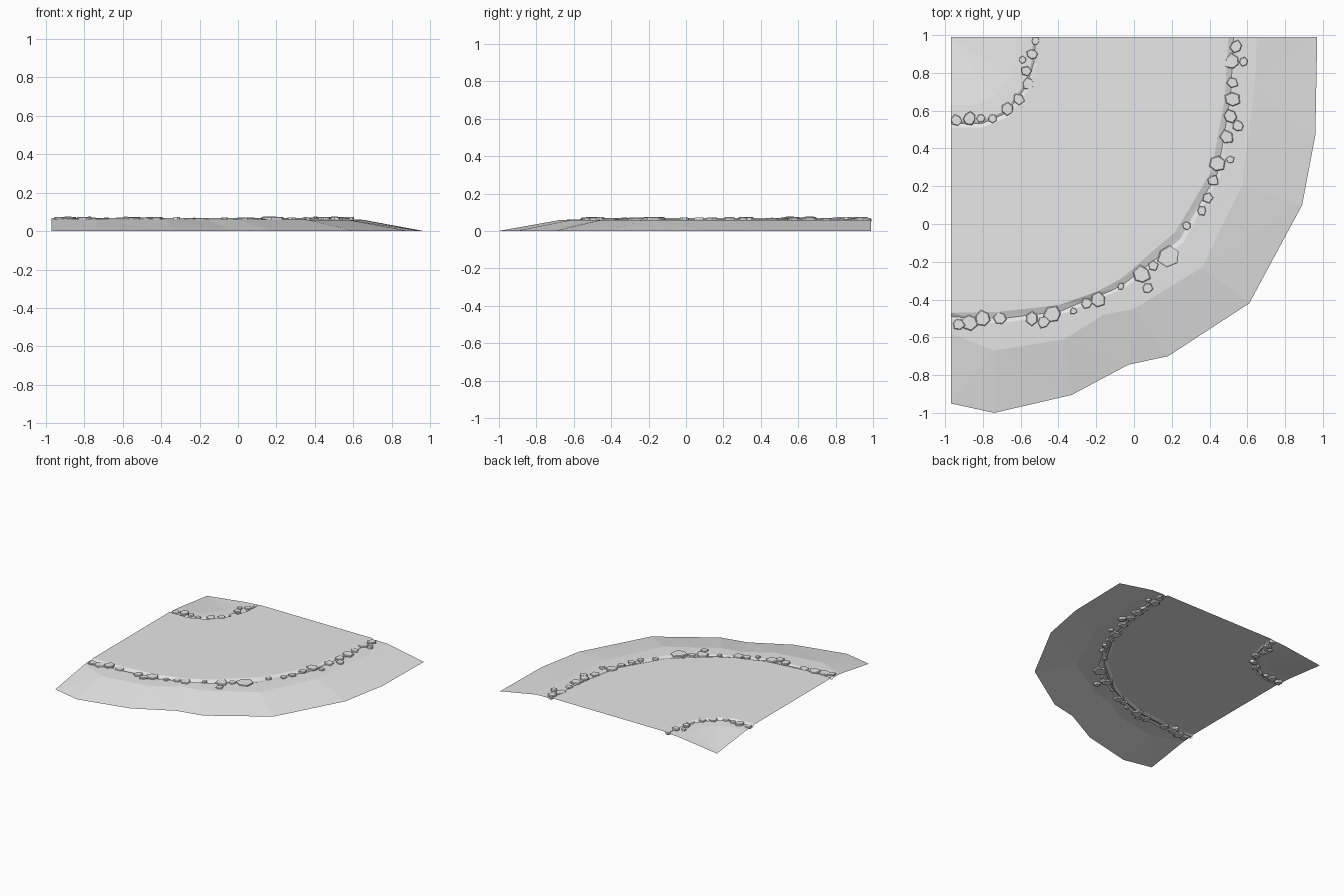
import bpy, bmesh, math, random
from mathutils import Vector

random.seed(4)
cube = bpy.data.objects.get("Cube")
if cube:
    bpy.data.objects.remove(cube, do_unlink=True)

grey = bpy.data.materials.new("plain_grey")
grey.use_nodes = True
grey.diffuse_color = (0.8, 0.8, 0.8, 1)
grey.node_tree.nodes["Principled BSDF"].inputs["Base Color"].default_value = (0.8, 0.8, 0.8, 1)


def finish(name, bm):
    """Turn a bmesh into a named flat-shaded object."""
    mesh = bpy.data.meshes.new(name)
    bm.to_mesh(mesh)
    bm.free()
    mesh.materials.append(grey)
    obj = bpy.data.objects.new(name, mesh)
    bpy.context.collection.objects.link(obj)
    return obj


def face_up(bm):
    bmesh.ops.remove_doubles(bm, verts=bm.verts[:], dist=0.0005)
    bmesh.ops.triangulate(bm, faces=bm.faces[:])
    bm.normal_update()
    for face in bm.faces:
        if face.normal.z < 0:
            face.normal_flip()


def add_strip(bm, rows):
    """Bridge neighbouring rows of points with quads."""
    grid = [[bm.verts.new(p) for p in row] for row in rows]
    for a, b in zip(grid, grid[1:]):
        for i in range(len(a) - 1):
            bm.faces.new((a[i], a[i + 1], b[i + 1], b[i]))


def blend(start, end, t, z):
    """Row of points part way between two paths at a set height."""
    return [Vector((*Vector(p).lerp(Vector(q), t), z)) for p, q in zip(start, end)]


# Plan outlines, from the front left end round to the back
rim = [(-.97, -.95), (-.74, -1), (-.33, -.905), (-.03, -.745), (.18, -.7),
       (.61, -.42), (.89, .1), (.96, .47), (.97, .99)]
shoulder = [(-.97, -.58), (-.74, -.67), (-.37, -.61), (-.16, -.48), (0, -.45),
            (.36, -.23), (.57, .2), (.64, .74), (.65, .99)]
road_outer = [(-.97, -.47), (-.72, -.465), (-.4, -.43), (-.2, -.36), (-.07, -.29),
              (.22, -.04), (.41, .28), (.48, .66), (.5, .99)]
road_inner = [(-.97, .51), (-.8, .51), (-.66, .57), (-.55, .72), (-.51, .85), (-.5, .99)]
corner = [(-.97, .99)] * len(road_inner)
ROAD_Z, SKIRT_Z, VERGE_Z = 0.068, 0.048, 0.062

# Road: flat curved slab top with edges tucked down under the verges
bm = bmesh.new()
outer_top = blend(road_outer, road_outer, 0, ROAD_Z)
inner_top = blend(road_inner, road_inner, 0, ROAD_Z)
bm.faces.new([bm.verts.new(p) for p in outer_top + inner_top[::-1]])
add_strip(bm, [outer_top, blend(road_outer, shoulder, .3, SKIRT_Z)])
add_strip(bm, [inner_top, blend(road_inner, corner, .07, SKIRT_Z)])
face_up(bm)
finish("road", bm)

# Outer verge: narrow flat shoulder, then a slope to the ground
bm = bmesh.new()
add_strip(bm, [blend(road_outer, shoulder, .1, .05),
               blend(road_outer, shoulder, .3, VERGE_Z),
               blend(shoulder, shoulder, 0, .059),
               blend(rim, rim, 0, 0)])
face_up(bm)
finish("outer_verge", bm)

# Inner verge: low rim falling away to the corner
bm = bmesh.new()
add_strip(bm, [blend(road_inner, corner, .02, .05),
               blend(road_inner, corner, .07, VERGE_Z),
               blend(road_inner, corner, .25, .058),
               blend(road_inner, corner, 1, .015)])
face_up(bm)
finish("inner_verge", bm)


def stone_row(name, stones):
    """Irregular flat-topped stones set into the verge: x, y, radius."""
    bm = bmesh.new()
    for x, y, radius in stones:
        sides = random.choice((5, 6, 6, 7))
        turn = random.uniform(0, math.tau)
        top_z = random.uniform(.066, .075)
        tilt = random.uniform(-.05, .05)
        reach = [radius * random.uniform(.8, 1.1) for _ in range(sides)]
        rings = []
        for scale, z in ((.8, .046), (1, .054), (1, top_z - .004), (.88, top_z)):
            ring = []
            for i, r in enumerate(reach):
                a = turn + math.tau * i / sides
                dx, dy = r * scale * math.cos(a), r * scale * math.sin(a)
                ring.append(bm.verts.new((max(x + dx, -.97), min(y + dy, 1), z + dx * tilt)))
            rings.append(ring)
        for low, high in zip(rings, rings[1:]):
            for i in range(sides):
                j = (i + 1) % sides
                bm.faces.new((low[i], low[j], high[j], high[i]))
        bm.faces.new(rings[0][::-1])
        bm.faces.new(rings[-1])
    finish(name, bm)


# Edging stones along both sides of the road
stone_row("front_edge_stones", [
    (-.93, -.53, .035), (-.87, -.52, .045), (-.8, -.5, .045), (-.71, -.5, .035),
    (-.54, -.5, .04), (-.48, -.52, .035), (-.43, -.48, .05), (-.32, -.46, .02),
    (-.25, -.42, .03), (-.19, -.4, .045), (-.07, -.33, .02), (.04, -.27, .05),
    (.07, -.34, .03), (.1, -.22, .03), (.18, -.17, .06)])
stone_row("side_edge_stones", [
    (.28, -.01, .025), (.36, .07, .025), (.39, .14, .03), (.42, .23, .03),
    (.44, .32, .045), (.51, .34, .025), (.49, .46, .04), (.55, .52, .03),
    (.51, .57, .04), (.52, .66, .045), (.52, .75, .035), (.58, .86, .025),
    (.52, .86, .045), (.54, .94, .035)])
stone_row("inner_edge_stones", [
    (-.94, .55, .03), (-.87, .56, .035), (-.81, .56, .025), (-.75, .56, .025),
    (-.67, .61, .035), (-.61, .66, .035), (-.56, .74, .035), (-.57, .81, .03),
    (-.59, .87, .02), (-.54, .9, .03), (-.52, .97, .025)])
